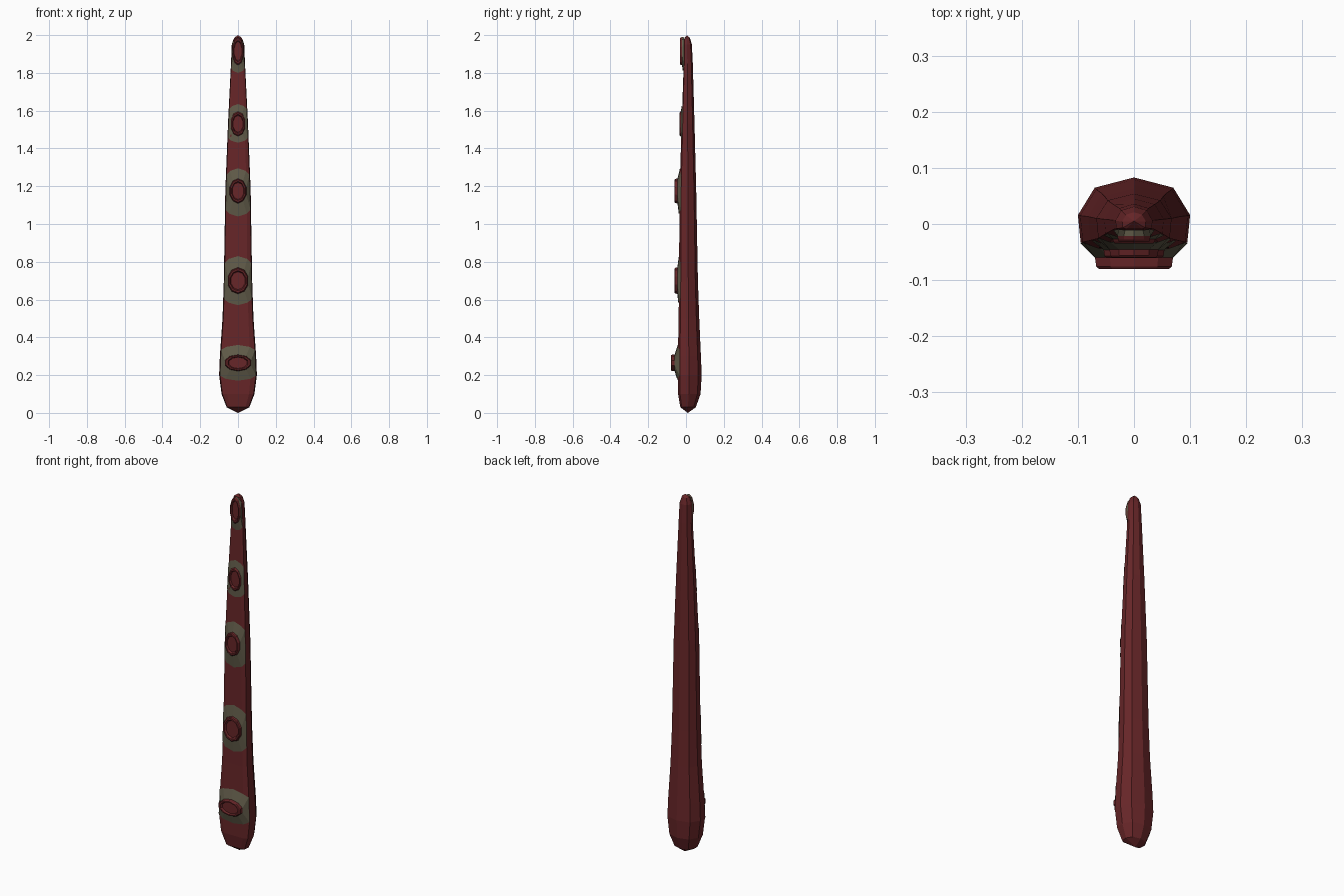
import bpy
import bmesh
from math import sin, cos, pi

cube = bpy.data.objects.get("Cube")
if cube:
    bpy.data.objects.remove(cube, do_unlink=True)


def material(name, colour):
    mat = bpy.data.materials.new(name)
    mat.use_nodes = True
    mat.diffuse_color = colour
    mat.node_tree.nodes["Principled BSDF"].inputs["Base Color"].default_value = colour
    return mat


red = material("dark red skin", (0.135, 0.019, 0.021, 1))
olive = material("olive patch", (0.118, 0.104, 0.066, 1))

# Limb stations: height, half width, back depth, front depth
STATIONS = [
    (0.03, 0.060, 0.052, -0.030),
    (0.10, 0.087, 0.077, -0.042),
    (0.20, 0.100, 0.083, -0.044),
    (0.30, 0.096, 0.079, -0.043),
    (0.50, 0.082, 0.070, -0.039),
    (0.70, 0.075, 0.063, -0.037),
    (1.18, 0.067, 0.054, -0.034),
    (1.53, 0.053, 0.045, -0.023),
    (1.85, 0.037, 0.036, -0.012),
    (1.95, 0.033, 0.031, -0.011),
    (1.985, 0.021, 0.021, -0.009),
]


def station(z):
    """Half width, back and front of the limb at height z."""
    for low, high in zip(STATIONS, STATIONS[1:]):
        if z <= high[0]:
            t = (z - low[0]) / (high[0] - low[0])
            return [a + (b - a) * t for a, b in zip(low[1:], high[1:])]
    return STATIONS[-1][1:]


def section(w, back, front):
    half = [(0.7 * w, 0.78 * back), (w, 0.19 * back),
            (0.95 * w, 0.75 * front), (0.67 * w, front)]
    left = [(-x, y) for x, y in reversed(half)]
    return [(0, back)] + half + [(0, front)] + left


def finish(bm, name):
    mesh = bpy.data.meshes.new(name)
    bm.to_mesh(mesh)
    bm.free()
    mesh.materials.append(red)
    mesh.materials.append(olive)
    obj = bpy.data.objects.new(name, mesh)
    bpy.context.collection.objects.link(obj)


def bridge(bm, a, b, index=0):
    n = len(a)
    for i in range(n):
        j = (i + 1) % n
        bm.faces.new((a[i], a[j], b[j], b[i])).material_index = index


def fan(bm, ring, point):
    tip = bm.verts.new(point)
    for i in range(len(ring)):
        bm.faces.new((ring[i], ring[(i + 1) % len(ring)], tip))


# Tapering limb with a rounded base and tip
bm = bmesh.new()
rings = [[bm.verts.new((x, y, z)) for x, y in section(w, back, front)]
         for z, w, back, front in STATIONS]
for a, b in zip(rings, rings[1:]):
    bridge(bm, a, b)
fan(bm, rings[0], (0, 0.01, 0))
fan(bm, rings[-1], (0, 0.005, 2))
bmesh.ops.recalc_face_normals(bm, faces=bm.faces)
finish(bm, "limb")


def sucker(name, z, rx, rz, base, lip, low, high):
    """Olive mound that rises from the limb to a raised, hollow red lip."""
    bm = bmesh.new()

    def skin(fx, height):
        w, back, front = station(height)
        y = front * (0.75 if abs(fx) > 0.8 else 1)
        return bm.verts.new((fx * w, y - 0.0015, height))

    def oval(scale, y):
        angles = [pi / 2 + 2 * pi * i / 10 for i in range(10)]
        return [bm.verts.new((rx * scale * cos(a), y, z + rz * scale * sin(a)))
                for a in angles]

    drop = 0.14 * (high - low)
    outline = [(0, high), (-0.67, high - drop * 0.4), (-0.96, high - drop),
               (-0.96, low + drop), (-0.67, low + drop * 0.4), (0, low),
               (0.67, low + drop * 0.4), (0.96, low + drop),
               (0.96, high - drop), (0.67, high - drop * 0.4)]
    edge = [skin(fx, height) for fx, height in outline]
    loops = [oval(1, base), oval(0.97, lip + 0.004), oval(0.9, lip),
             oval(0.77, lip), oval(0.68, lip + 0.010)]
    bridge(bm, edge, loops[0], 1)
    for a, b in zip(loops, loops[1:]):
        bridge(bm, a, b)
    bm.faces.new(loops[-1])
    finish(bm, name)


# Suckers from base to tip
SUCKERS = [
    (0.265, 0.073, 0.044, -0.060, -0.080, 0.17, 0.36),
    (0.70, 0.057, 0.070, -0.046, -0.061, 0.57, 0.83),
    (1.175, 0.046, 0.066, -0.045, -0.060, 1.04, 1.295),
    (1.53, 0.040, 0.066, -0.027, -0.035, 1.43, 1.635),
    (1.915, 0.031, 0.075, -0.021, -0.032, 1.80, 1.988),
]
for i, values in enumerate(SUCKERS):
    sucker(f"sucker_{i + 1}", *values)
